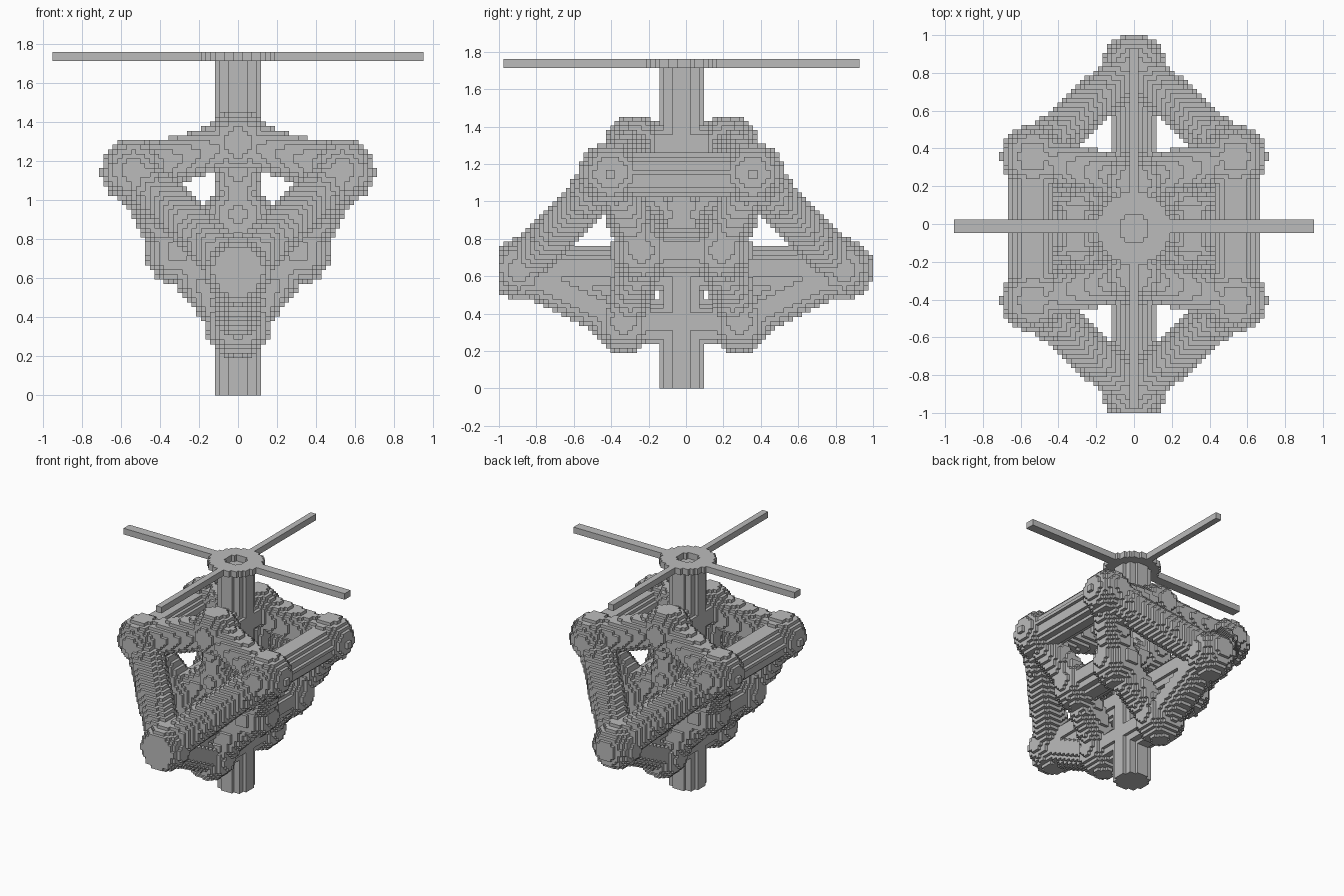
import bpy
import bmesh
import math
from mathutils import Vector

cube = bpy.data.objects.get("Cube")
if cube:
    bpy.data.objects.remove(cube, do_unlink=True)

CELL = 2 / 84          # edge of one block
MID = -CELL            # y of the shaft axis
BALL, TUBE = 0.167, 0.119

grey = bpy.data.materials.new("plain grey")
grey.use_nodes = True
GREY = (0.5, 0.5, 0.5, 1)
grey.diffuse_color = GREY
grey.node_tree.nodes["Principled BSDF"].inputs["Base Color"].default_value = GREY


def fill(cells, low, high, inside):
    """Add every block between two corners whose centre passes the test."""
    spans = [range(math.floor(a / CELL), math.ceil(b / CELL)) for a, b in zip(low, high)]
    for i in spans[0]:
        for j in spans[1]:
            for k in spans[2]:
                if inside(Vector((i + 0.5, j + 0.5, k + 0.5)) * CELL):
                    cells.add((i, j, k))


def capsule(cells, a, b, radius):
    axis = b - a
    length2 = max(axis.length_squared, 1e-9)

    def inside(p):
        t = min(1, max(0, (p - a).dot(axis) / length2))
        return (p - a - axis * t).length_squared <= radius * radius

    low = [min(u, v) - radius for u, v in zip(a, b)]
    high = [max(u, v) + radius for u, v in zip(a, b)]
    low[1] = max(low[1], -1)
    fill(cells, low, high, inside)


def build(name, cells):
    """Skin the outside of a set of blocks with square faces."""
    bm = bmesh.new()
    corners = {}

    def corner(key):
        if key not in corners:
            corners[key] = bm.verts.new(Vector(key) * CELL)
        return corners[key]

    for cell in cells:
        for axis in range(3):
            u, v = (axis + 1) % 3, (axis + 2) % 3
            for side in (0, 1):
                near = list(cell)
                near[axis] += 2 * side - 1
                if tuple(near) in cells:
                    continue
                loop = []
                for du, dv in ((0, 0), (1, 0), (1, 1), (0, 1)):
                    c = list(cell)
                    c[axis] += side
                    c[u] += du
                    c[v] += dv
                    loop.append(corner(tuple(c)))
                bm.faces.new(loop if side else loop[::-1])
    mesh = bpy.data.meshes.new(name)
    bm.to_mesh(mesh)
    bm.free()
    mesh.materials.append(grey)
    obj = bpy.data.objects.new(name, mesh)
    bpy.context.collection.objects.link(obj)
    return obj


# Lattice joints of one half: distance from the middle plane is y
joints = {
    "end": (0, 0.863, 0.638),
    "ear_l": (0.537, 0.38, 1.15),
    "ear_r": (-0.537, 0.38, 1.15),
    "top": (0, 0.244, 1.297),
    "bottom": (0, 0.31, 0.355),
    "mid_l": (0.31, 0.212, 0.735),
    "mid_r": (-0.31, 0.212, 0.735),
    "inner": (0, 0.162, 0.928),
}
links = [("end", "ear_l"), ("end", "ear_r"), ("end", "bottom"),
         ("ear_l", "top"), ("ear_r", "top"), ("ear_l", "mid_l"), ("ear_r", "mid_r"),
         ("bottom", "mid_l"), ("bottom", "mid_r"),
         ("inner", "top"), ("inner", "mid_l"), ("inner", "mid_r")]


def place(name, side):
    x, y, z = joints[name]
    return Vector((x, MID + side * y, z))


# Balls and tubes, mirrored front to back, then tubes across the middle
lattice = set()
for side in (-1, 1):
    for name in joints:
        capsule(lattice, place(name, side), place(name, side), BALL)
    for a, b in links:
        capsule(lattice, place(a, side), place(b, side), TUBE)
for name in joints:
    capsule(lattice, place(name, -1), place(name, 1), TUBE)
build("lattice_frame", lattice)


def radius_at(p):
    return math.hypot(p.x, p.y - MID)


# Upright shaft
TOP = 74 * CELL
DECK = 72 * CELL
shaft = set()
fill(shaft, (-0.2, -0.2, 0), (0.2, 0.2, DECK - 0.001), lambda p: radius_at(p) <= 0.121)
build("shaft", shaft)

# Rotor: ring hub with four thin blades
REACH = 40 * CELL


def in_rotor(p):
    r = radius_at(p)
    along_x = abs(p.x) < REACH and abs(p.y + CELL / 2) < 1.5 * CELL
    along_y = abs(p.y - MID) < REACH and abs(p.x) < CELL
    return r > 0.072 and (r < 0.194 or along_x or along_y)


rotor = set()
fill(rotor, (-1, -1, DECK + 0.001), (1, 1, TOP - 0.001), in_rotor)
build("rotor", rotor)
